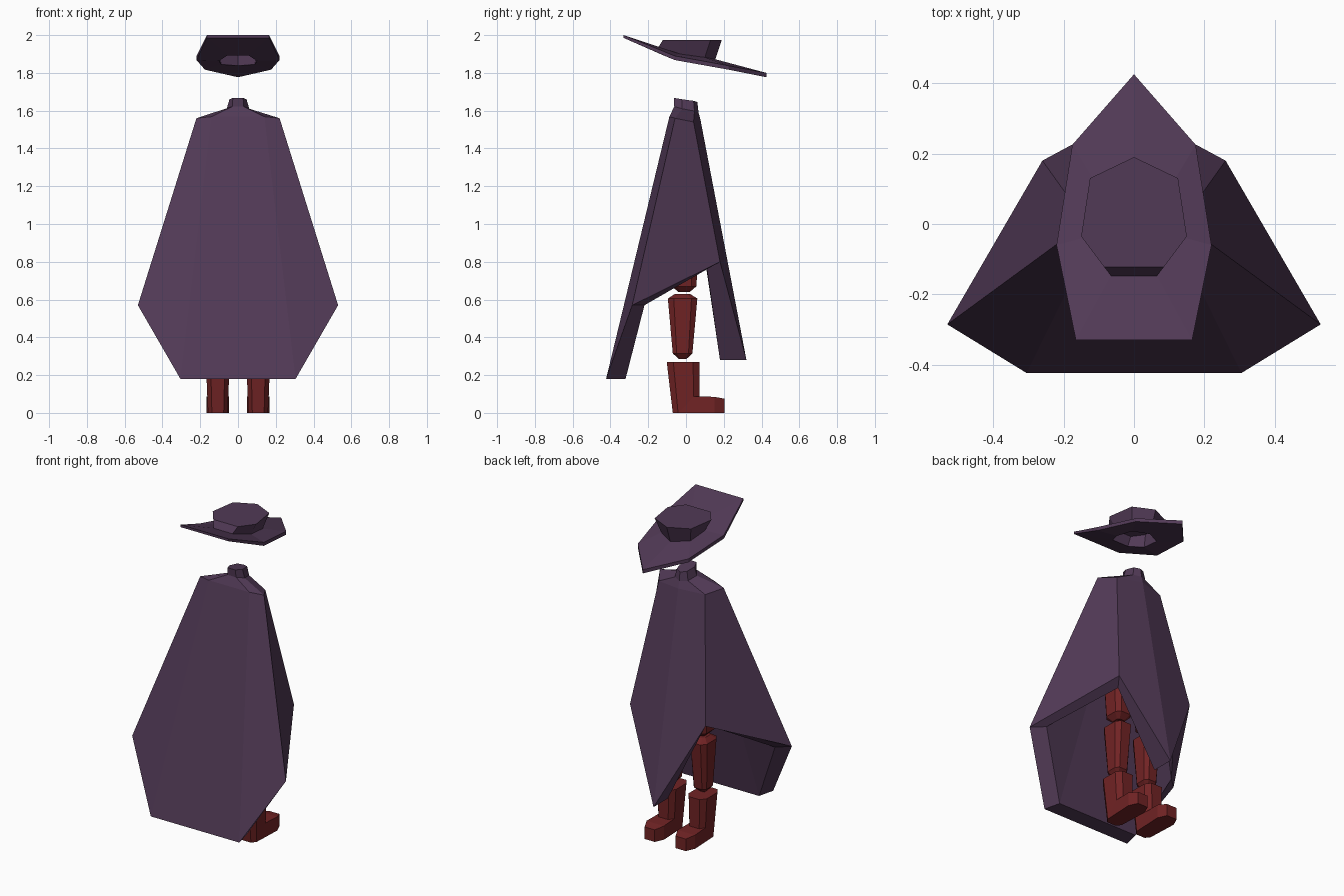
import bpy, bmesh

if "Cube" in bpy.data.objects:
    bpy.data.objects.remove(bpy.data.objects["Cube"])


def material(name, rgb):
    m = bpy.data.materials.new(name)
    m.diffuse_color = (*rgb, 1)
    m.use_nodes = True
    m.node_tree.nodes["Principled BSDF"].inputs["Base Color"].default_value = m.diffuse_color
    return m


PURPLE = material("dark purple cloth", (0.083, 0.042, 0.093))
RED = material("dark red leather", (0.165, 0.017, 0.018))


def loft(name, rings, mat):
    """Closed, flat-shaded skin through rings of equal length, capped at both ends."""
    bm = bmesh.new()
    vs = [[bm.verts.new(p) for p in r] for r in rings]
    n = len(rings[0])
    for a, b in zip(vs, vs[1:]):
        for i in range(n):
            j = (i + 1) % n
            bm.faces.new((a[i], a[j], b[j], b[i]))
    bm.faces.new(vs[0][::-1])
    bm.faces.new(vs[-1])
    bmesh.ops.recalc_face_normals(bm, faces=bm.faces)
    me = bpy.data.meshes.new(name)
    bm.to_mesh(me)
    bm.free()
    me.materials.append(mat)
    ob = bpy.data.objects.new(name, me)
    bpy.context.collection.objects.link(ob)
    return ob


def seven(*half):
    """Seven-sided ring from the +x half; the last point lies on x = 0."""
    return list(half) + [(-x, y, z) for x, y, z in half[-2::-1]]


# Cloak: inner lining, split hem, outer skin, shoulders and collar
loft("cloak", [
    seven((.10, -.04, 1.45), (.15, -.025, 1.45), (.11, .005, 1.45), (0, .02, 1.45)),
    seven((.28, -.32, .18), (.46, -.22, .57), (.21, .11, .77), (0, .18, .28)),
    seven((.305, -.423, .18), (.53, -.285, .57), (.26, .18, .80), (0, .32, .28)),
    seven((.14, -.088, 1.568), (.22, -.058, 1.56), (.16, .04, 1.54), (0, .077, 1.55)),
    seven((.03, -.062, 1.622), (.06, -.02, 1.61), (.045, .045, 1.598), (0, .066, 1.592)),
    seven((.027, -.065, 1.668), (.045, -.02, 1.66), (.035, .04, 1.652), (0, .06, 1.646)),
], PURPLE)

# Hat: hollow crown, tilted brim, flared crown
loft("hat", [
    seven((.06, -.10, 1.95), (.11, -.03, 1.95), (.10, .10, 1.95), (0, .15, 1.95)),
    seven((.055, -.12, 1.893), (.10, -.03, 1.864), (.09, .09, 1.845), (0, .14, 1.838)),
    seven((.165, -.33, 1.985), (.22, -.06, 1.868), (.175, .225, 1.817), (0, .425, 1.777)),
    seven((.165, -.33, 2.0), (.22, -.06, 1.89), (.175, .225, 1.838), (0, .425, 1.80)),
    seven((.065, -.147, 1.935), (.11, -.03, 1.90), (.10, .10, 1.882), (0, .155, 1.872)),
    seven((.085, -.122, 1.975), (.15, -.035, 1.975), (.125, .13, 1.975), (0, .19, 1.975)),
], PURPLE)


def octagon(cx, cy, z, w, d):
    """Horizontal chamfered rectangle with half sizes w and d."""
    a, b = w * .6, d * .6
    return [(cx + x, cy + y, z) for x, y in
            ((a, -d), (w, -b), (w, b), (a, d), (-a, d), (-w, b), (-w, -b), (-a, -d))]


# Legs: thigh, shin and boot on each side
for side, s in (("left", -1), ("right", 1)):
    x = s * .107
    loft(side + "_thigh", [octagon(x, -.01, z, w, d) for z, w, d in
                           ((.64, .025, .03), (.67, .055, .065), (.93, .065, .08), (.96, .03, .04))], RED)
    loft(side + "_shin", [octagon(x, -.018, z, w, d) for z, w, d in
                          ((.285, .02, .02), (.315, .045, .052), (.605, .058, .078), (.63, .03, .04))], RED)
    loft(side + "_boot_shaft", [octagon(x, y, z, w, d) for y, z, w, d in
                                ((.0, 0, .052, .07), (-.015, .27, .063, .087))], RED)
    # Foot runs along y and narrows at the toe
    loft(side + "_boot_foot", [[(x - w, y, 0), (x + w, y, 0), (x + w, y, h), (x - w, y, h)]
                               for y, w, h in ((-.04, .052, .09), (.15, .06, .085), (.205, .035, .075))], RED)
